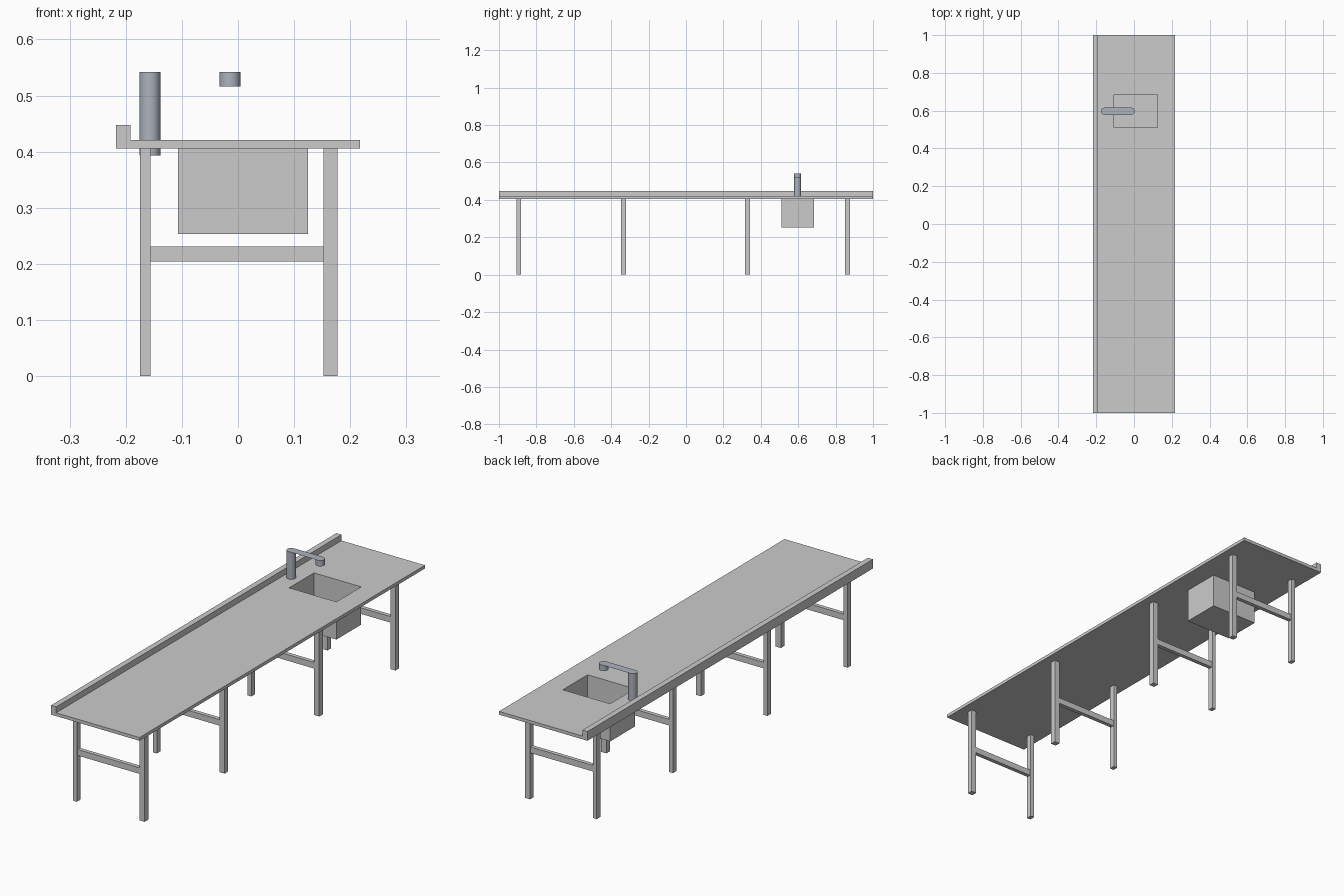
import bpy, bmesh, math
from mathutils import Matrix

if "Cube" in bpy.data.objects:
    bpy.data.objects.remove(bpy.data.objects["Cube"])


def finish(name, bm, mat=None):
    me = bpy.data.meshes.new(name)
    bm.to_mesh(me)
    bm.free()
    ob = bpy.data.objects.new(name, me)
    bpy.context.collection.objects.link(ob)
    if mat:
        me.materials.append(mat)
    return ob


def box_bm(x0, x1, y0, y1, z0, z1):
    bm = bmesh.new()
    m = Matrix.Translation(((x0 + x1) / 2, (y0 + y1) / 2, (z0 + z1) / 2))
    bmesh.ops.create_cube(bm, size=1, matrix=m @ Matrix.Diagonal((x1 - x0, y1 - y0, z1 - z0, 1)))
    return bm


def box(name, *dims):
    return finish(name, box_bm(*dims))


def cylinder(name, x, y, z0, z1, r, mat):
    bm = bmesh.new()
    bmesh.ops.create_cone(bm, cap_ends=True, segments=32, radius1=r, radius2=r,
                          depth=z1 - z0, matrix=Matrix.Translation((x, y, (z0 + z1) / 2)))
    for f in bm.faces:
        f.smooth = len(f.verts) == 4
    for e in bm.edges:
        if any(len(f.verts) > 4 for f in e.link_faces):
            e.smooth = False
    return finish(name, bm, mat)


def material(name, rgb):
    m = bpy.data.materials.new(name)
    m.diffuse_color = (*rgb, 1)
    m.use_nodes = True
    m.node_tree.nodes["Principled BSDF"].inputs["Base Color"].default_value = m.diffuse_color
    return m


steel = material("tap_steel", (0.42, 0.45, 0.51))

UNDER, TOP = 0.406, 0.4205
SINK = (-0.107, 0.125, 0.511, 0.685)

# Worktop with sink cut-out, shaped as one profile with the upstand along the back
profile = [(-0.217, UNDER), (0.217, UNDER), (0.217, TOP), (-0.192, TOP),
           (-0.192, 0.447), (-0.217, 0.447)]
bm = bmesh.new()
face = bm.faces.new([bm.verts.new((x, -1, z)) for x, z in profile])
ext = bmesh.ops.extrude_face_region(bm, geom=[face], use_keep_orig=True)
bmesh.ops.translate(bm, vec=(0, 2, 0),
                    verts=[g for g in ext["geom"] if isinstance(g, bmesh.types.BMVert)])
bmesh.ops.recalc_face_normals(bm, faces=bm.faces)
worktop = finish("worktop", bm)
cutter = box("sink_cutter", *SINK, 0.35, 0.5)
cutter.hide_render = True
cutter.hide_viewport = True
cut = worktop.modifiers.new("sink_hole", "BOOLEAN")
cut.operation = "DIFFERENCE"
cut.solver = "EXACT"
cut.object = cutter

# Thin open sink basin
bm = box_bm(*SINK, 0.253, UNDER)
bmesh.ops.delete(bm, geom=[f for f in bm.faces if f.normal.z > 0.9], context="FACES_ONLY")
finish("sink_basin", bm)

# Four leg frames, each with a rear leg, front leg and cross rail
for i, y in enumerate((-0.894, -0.334, 0.329, 0.863)):
    h = 0.0125
    box(f"rear_leg_{i}", -0.175, -0.156, y - h, y + h, 0, UNDER)
    box(f"front_leg_{i}", 0.152, 0.177, y - h, y + h, 0, UNDER)
    box(f"cross_rail_{i}", -0.156, 0.152, y - 0.009, y + 0.009, 0.204, 0.231)

# Tap: post, flat arm with rounded ends, and spout
TX, SX, TY, TZ, R = -0.157, -0.0145, 0.597, 0.542, 0.0187
cylinder("tap_post", TX, TY, 0.393, TZ, R, steel)
cylinder("tap_spout", SX, TY, 0.516, TZ, R, steel)
bm = bmesh.new()
ring = []
for cx, start in ((SX, -math.pi / 2), (TX, math.pi / 2)):
    for k in range(17):
        a = start + math.pi * k / 16
        ring.append(bm.verts.new((cx + R * math.cos(a), TY + R * math.sin(a), TZ + 0.0004)))
bm.faces.new(ring)
finish("tap_arm", bm, steel)
